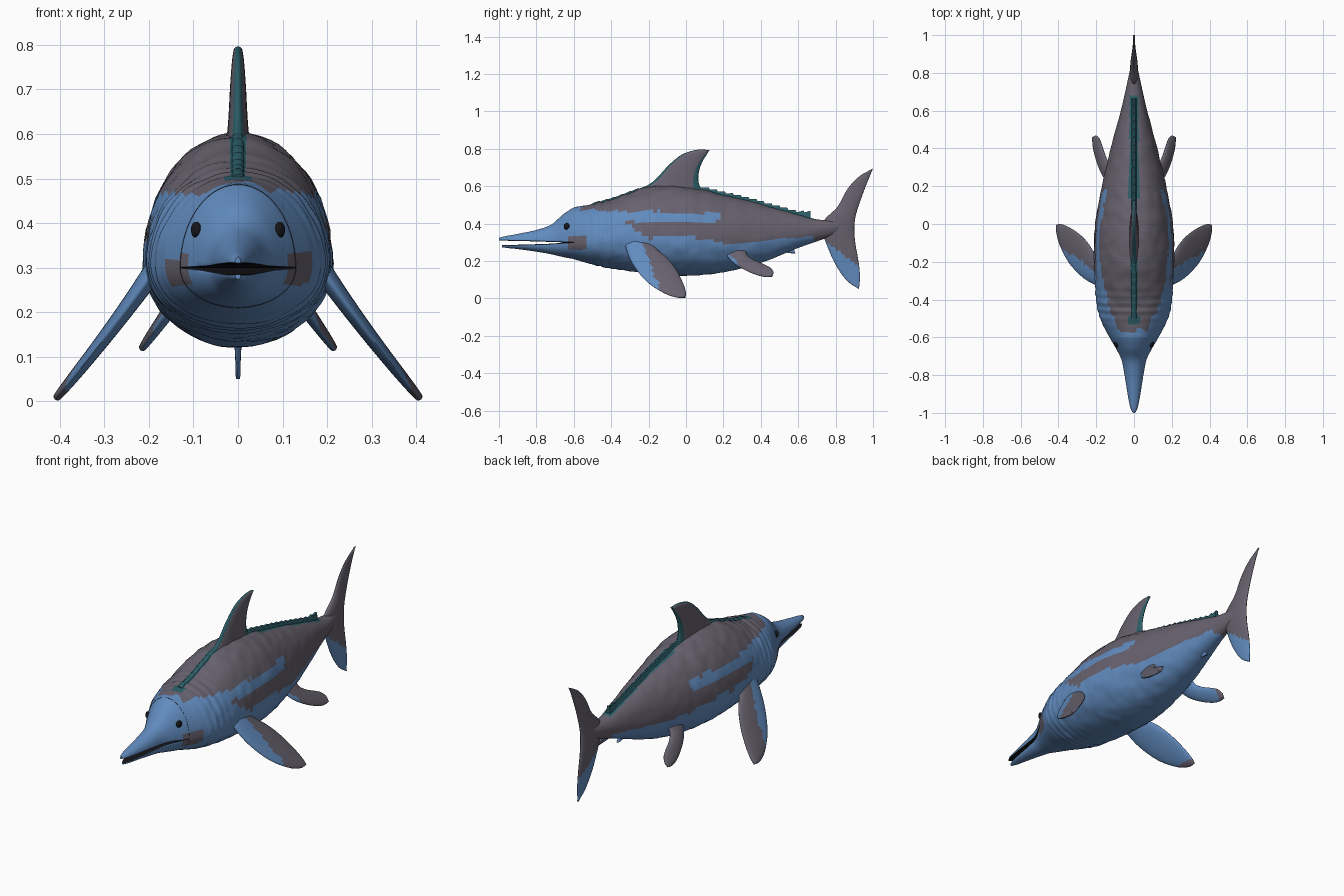
import bpy, bmesh, math
from mathutils import Vector, noise

if "Cube" in bpy.data.objects:
    bpy.data.objects.remove(bpy.data.objects["Cube"])


def material(name, rgb):
    m = bpy.data.materials.new(name)
    m.use_nodes = True
    m.diffuse_color = (*rgb, 1)
    m.node_tree.nodes["Principled BSDF"].inputs["Base Color"].default_value = (*rgb, 1)
    return m


MATS = [material("skin_blue", (0.12, 0.26, 0.52)), material("back_grey", (0.135, 0.12, 0.155)),
        material("crest_teal", (0.025, 0.11, 0.135)), material("eye_black", (0.008, 0.008, 0.01))]
BLUE, GREY, TEAL, BLACK = range(4)


def smooth(points, n):
    """Catmull-Rom samples through control tuples."""
    out, last = [], len(points) - 1
    for k in range(n + 1):
        t = k / n * last
        i = min(int(t), last - 1)
        f = t - i
        a, b, c, d = (points[max(0, min(last, i + o))] for o in (-1, 0, 1, 2))
        out.append(tuple(q + 0.5 * f * (r - p + f * (2 * p - 5 * q + 4 * r - s + f * (3 * (q - r) + s - p)))
                         for p, q, r, s in zip(a, b, c, d)))
    return out


def skin(name, rings, rule):
    """Loft closed rings; rule(centre, normal, u) chooses each face's colour."""
    bm = bmesh.new()
    rows = [[bm.verts.new(p) for p in ring] for ring in rings]
    n = len(rows[0])
    tag = bm.faces.layers.float.new("u")
    for r, s in zip(rows, rows[1:]):
        for j in range(n):
            f = bm.faces.new((r[j], r[(j + 1) % n], s[(j + 1) % n], s[j]))
            f[tag] = (j + 0.5) / n
    for cap in (rows[0], rows[-1]):
        bm.faces.new(cap)
    bmesh.ops.remove_doubles(bm, verts=bm.verts, dist=0.0002)
    bmesh.ops.recalc_face_normals(bm, faces=bm.faces)
    for f in bm.faces:
        f.material_index = rule(f.calc_center_median(), f.normal, f[tag])
    bm.faces.layers.float.remove(tag)
    me = bpy.data.meshes.new(name)
    bm.to_mesh(me)
    bm.free()
    for m in MATS:
        me.materials.append(m)
    ob = bpy.data.objects.new(name, me)
    bpy.context.collection.objects.link(ob)
    bpy.ops.object.select_all(action='DESELECT')
    ob.select_set(True)
    bpy.context.view_layer.objects.active = ob
    bpy.ops.object.shade_smooth_by_angle(angle=math.radians(50))
    return ob


def section(y, low, mid, top, w, n=72):
    """Egg-shaped ring with light skin folds behind the head."""
    ring = []
    fade = max(0, min(1, (y + 0.58) * 8, (0.8 - y) * 4))
    neck = max(0, 1 - abs(y + 0.45) * 6)
    for k in range(n):
        a = 2 * math.pi * k / n
        c, s = math.cos(a), math.sin(a)
        p = Vector((w * c, y, mid + s * (top - mid if s > 0 else mid - low)))
        g = 1 + fade * (0.022 * noise.noise(p * 20) + 0.012 * neck * math.sin(y * 150 + 2 * s))
        ring.append((p.x * g, y, mid + (p.z - mid) * g))
    return ring


# Body: y, belly, widest height, back, half width
BODY = smooth([(-.60, .21, .30, .487, .13), (-.50, .182, .305, .505, .18), (-.40, .16, .31, .53, .2),
               (-.20, .135, .31, .595, .212), (0, .122, .31, .597, .206), (.20, .14, .32, .555, .17),
               (.40, .19, .33, .505, .123), (.60, .27, .35, .45, .07), (.72, .312, .37, .42, .042),
               (.88, .37, .395, .42, .008)], 150)


def body_colour(p, n, u):
    j = 0.012 * noise.noise(p * 18)
    y, z = p.y + 2 * j, p.z + j
    if p.y < -0.599:
        return BLACK
    if abs(p.x) < 0.024 and p.z > 0.4 and -0.53 < p.y < 0.68:
        return TEAL
    if abs(p.x) > 0.08 and y < -0.53 and 0.26 < z < 0.33:
        return GREY
    if y < -0.57:
        return BLUE
    upper = 0.47 - 0.03 * max(0, y + 0.3)
    lower = 0.405 + 0.02 * max(0, y)
    if y < 0.17 and lower < z < upper:
        return BLUE
    edge = 0.325 + 0.6 * max(0, -0.2 - y) - 0.1 * max(0, min(y, 0.25)) + 0.1 * max(0, y - 0.35)
    if y > 0.68:
        edge = 0.31
    if y < -0.36:
        edge = upper
    return GREY if z > edge else BLUE


skin("body", [section(*s) for s in BODY], body_colour)

# Jaws: shared section with flat mouth faces
UPPER = [(-1, .31, .312, .324, .006), (-.97, .309, .312, .332, .02), (-.9, .307, .31, .345, .034),
         (-.8, .305, .308, .366, .05), (-.72, .302, .305, .395, .066), (-.66, .3, .303, .447, .095),
         (-.6, .299, .301, .486, .129), (-.57, .299, .301, .49, .135)]
LOWER = [(-.985, .274, .283, .285, .006), (-.95, .269, .283, .286, .02), (-.9, .264, .284, .287, .03),
         (-.8, .25, .287, .29, .046), (-.72, .236, .29, .293, .062), (-.66, .222, .295, .298, .093),
         (-.6, .211, .299, .301, .129), (-.57, .21, .3, .301, .135)]


def jaw_colour(sign):
    def rule(p, n, u):
        if sign * n.z > 0.9 and 0.27 < p.z < 0.315 and (u > 0.5) == (sign < 0):
            return BLACK
        return GREY if p.y > -0.63 and 0.265 < p.z < 0.33 and abs(p.x) > 0.09 else BLUE
    return rule


skin("upper_jaw", [section(*s) for s in smooth(UPPER, 50)], jaw_colour(-1))
skin("lower_jaw", [section(*s) for s in smooth(LOWER, 50)], jaw_colour(1))

# Eyes
for side, name in ((1, "left_eye"), (-1, "right_eye")):
    bpy.ops.mesh.primitive_uv_sphere_add(segments=20, ring_count=12, radius=0.018,
                                         location=(side * 0.094, -0.638, 0.385))
    eye = bpy.context.object
    eye.name = name
    eye.scale = (0.6, 0.9, 1)
    eye.rotation_euler.z = side * -0.4
    eye.data.materials.append(MATS[BLACK])
    bpy.ops.object.shade_smooth()


def fin(name, lead, trail, thick, rule, place=lambda z: 0.0, side=1, n=36):
    """Lens-section fin between leading and trailing (y, z) edges."""
    rings = []
    count = 40
    for i, (a, b) in enumerate(zip(smooth(lead, count), smooth(trail, count))):
        t = thick(i / count)
        ring = []
        for k in range(n):
            ang = 2 * math.pi * k / n
            c = (1 - math.cos(ang)) / 2
            y, z = a[0] + (b[0] - a[0]) * c, a[1] + (b[1] - a[1]) * c
            slope = (place(z + 0.01) - place(z - 0.01)) / 0.02
            nrm = Vector((1, 0, -slope)).normalized() * t * math.sin(ang)
            ring.append((side * (place(z) + nrm.x), y, z + nrm.z))
        rings.append(ring)
    return skin(name, rings, rule)


# Dorsal fin with teal edges
fin("dorsal_fin",
    [(-.3, .54), (-.24, .585), (-.17, .63), (-.09, .715), (-.02, .77), (.06, .795), (.125, .793)],
    [(.13, .54), (.085, .58), (.066, .63), (.072, .69), (.09, .735), (.108, .765), (.125, .793)],
    lambda s: 0.034 - 0.026 * s ** 0.7,
    lambda p, n, u: TEAL if min(u, 1 - u) < 0.075 or abs(u - 0.5) < 0.11 else GREY)

# Tail fluke
fin("tail_fluke",
    [(1, .695), (.92, .648), (.86, .58), (.81, .49), (.74, .42), (.73, .36), (.755, .28),
     (.80, .18), (.86, .095), (.925, .05)],
    [(1, .695), (.965, .61), (.935, .53), (.912, .46), (.902, .41), (.9, .36), (.906, .29),
     (.922, .2), (.93, .12), (.925, .05)],
    lambda s: 0.005 + 0.016 * math.sin(math.pi * s) ** 2,
    lambda p, n, u: BLUE if p.z < 0.31 - 0.75 * (p.y - 0.74) else GREY)


# Paired flippers: blue beneath and along the front edge
def front_colour(p, n, u):
    rear = p.y > -0.24 + (0.29 - p.z) * 0.45 + 0.02 * noise.noise(p * 20)
    return GREY if (u < 0.5 and rear) or p.z < 0.025 else BLUE


def hind_colour(p, n, u):
    rear = p.y > 0.22 + (0.25 - p.z) * 0.9 + 0.02 * noise.noise(p * 20)
    return GREY if (u < 0.5 and rear) or p.y > 0.44 else BLUE


for side, tag in ((1, "left"), (-1, "right")):
    fin(tag + "_front_flipper",
        [(-.33, .31), (-.315, .25), (-.28, .175), (-.21, .09), (-.12, .03), (-.05, .006), (-.004, .006)],
        [(-.18, .31), (-.16, .268), (-.1, .215), (-.05, .15), (-.015, .08), (0, .03), (-.004, .006)],
        lambda s: 0.024 - 0.017 * s, front_colour,
        lambda z: 0.414 - 0.84 * z + 0.25 * z * z, side)
    fin(tag + "_hind_flipper",
        [(.2, .27), (.215, .235), (.25, .193), (.31, .155), (.38, .125), (.43, .115), (.46, .117)],
        [(.33, .27), (.325, .235), (.36, .207), (.41, .185), (.45, .165), (.468, .14), (.46, .117)],
        lambda s: 0.02 - 0.013 * s, hind_colour,
        lambda z: 0.217 - 0.72 * (z - 0.117), side)

# Small fin under the tail
fin("ventral_fin", [(.45, .24), (.5, .252), (.55, .243), (.585, .24)],
    [(.56, .3), (.565, .278), (.578, .258), (.585, .24)],
    lambda s: 0.016 - 0.01 * s, lambda p, n, u: BLUE)


# Saw-toothed crest along the back
def back_height(y):
    for a, b in zip(BODY, BODY[1:]):
        if a[0] <= y <= b[0]:
            return a[3] + (b[3] - a[3]) * (y - a[0]) / (b[0] - a[0])


crest = []
for i in range(220):
    y = -0.5 + 1.165 * i / 219
    tooth = (y / 0.042) % 1
    h = 0.004 + 0.005 * tooth if y < 0.08 else 0.009 + 0.011 * tooth
    z = back_height(y)
    if y > 0.6:
        h += (y - 0.6) * 0.3
    crest.append([(-.016, y, z - .02), (.016, y, z - .02), (.013, y, z), (.006, y, z + h),
                  (-.006, y, z + h), (-.013, y, z)])
skin("back_crest", crest, lambda p, n, u: TEAL)
